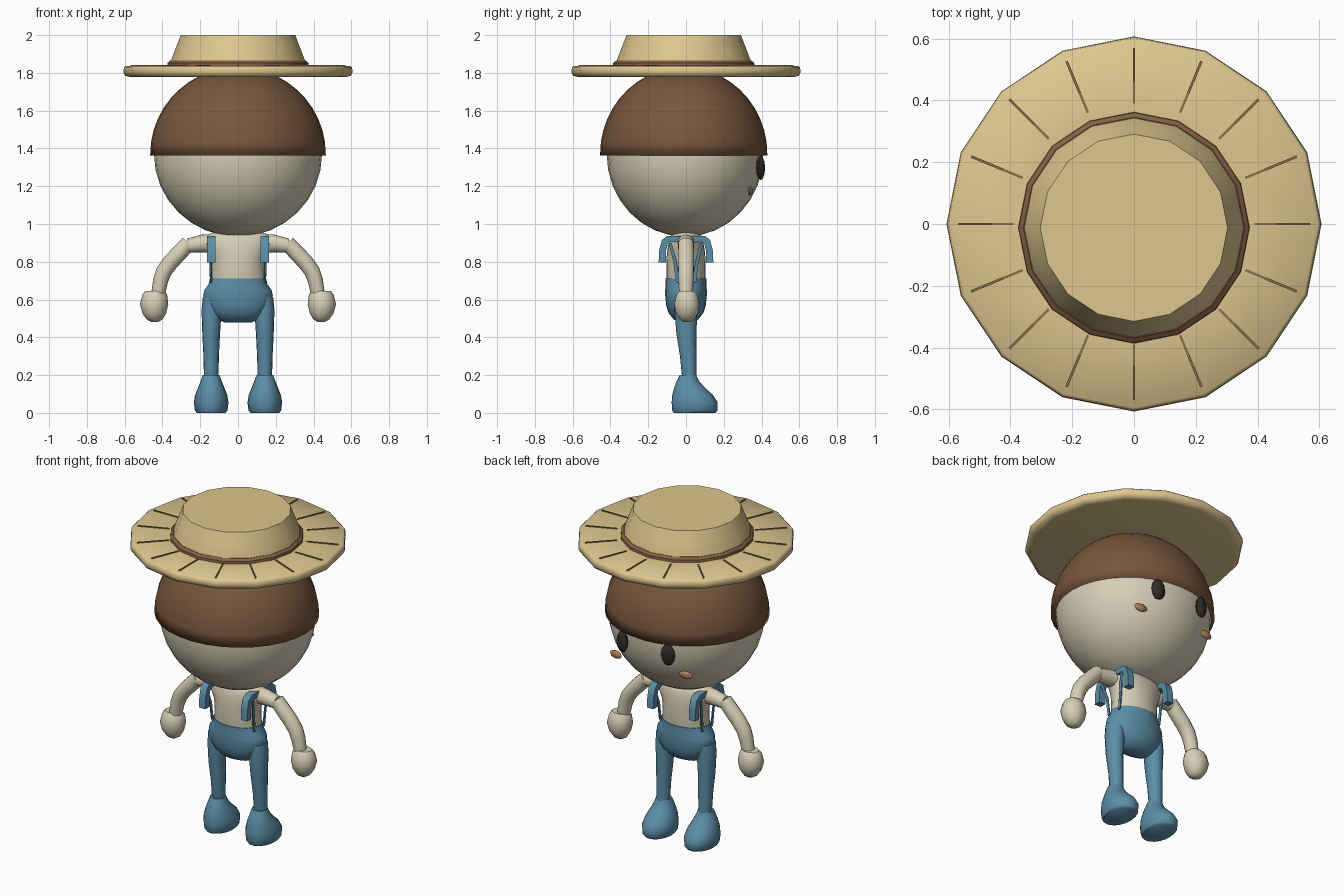
import bpy, bmesh, math
from mathutils import Vector

if "Cube" in bpy.data.objects:
    bpy.data.objects.remove(bpy.data.objects["Cube"])


def material(name, rgb):
    m = bpy.data.materials.new(name)
    lin = [((c / 255 + 0.055) / 1.055) ** 2.4 for c in rgb]
    m.diffuse_color = (*lin, 1)
    m.use_nodes = True
    m.node_tree.nodes["Principled BSDF"].inputs["Base Color"].default_value = m.diffuse_color
    return m


SKIN = material("cream skin", (214, 206, 182))
BLUE = material("denim blue", (92, 142, 168))
HAIR = material("brown hair", (120, 86, 60))
STRAW = material("straw", (222, 199, 143))
BAND = material("hat band brown", (132, 96, 68))
RIB = material("dark straw", (134, 112, 72))
BLACK = material("eye black", (46, 43, 38))
CHEEK = material("cheek tan", (172, 126, 88))


def finish(bm, name, mat, angle=40):
    bmesh.ops.recalc_face_normals(bm, faces=bm.faces[:])
    me = bpy.data.meshes.new(name)
    bm.to_mesh(me)
    bm.free()
    me.materials.append(mat)
    ob = bpy.data.objects.new(name, me)
    bpy.context.collection.objects.link(ob)
    bpy.ops.object.select_all(action='DESELECT')
    ob.select_set(True)
    bpy.context.view_layer.objects.active = ob
    bpy.ops.object.shade_smooth_by_angle(angle=math.radians(angle))
    return ob


def loft(name, mat, rings, segs=24, follow=False, angle=40):
    """Skin elliptical rings (x, y, z, rx, ry); follow tilts them along the path."""
    bm = bmesh.new()
    pts = [Vector(r[:3]) for r in rings]
    loops = []
    for i, r in enumerate(rings):
        u, v = Vector((1, 0, 0)), Vector((0, 1, 0))
        if follow:
            t = pts[min(i + 1, len(pts) - 1)] - pts[max(i - 1, 0)]
            u = v.cross(t.normalized()).normalized()
        loops.append([bm.verts.new(pts[i] + u * r[3] * math.cos(a) + v * r[4] * math.sin(a))
                      for a in (2 * math.pi * k / segs for k in range(segs))])
    for a, b in zip(loops, loops[1:]):
        for k in range(segs):
            n = (k + 1) % segs
            bm.faces.new((a[k], a[n], b[n], b[k]))
    bm.faces.new(loops[0])
    bm.faces.new(loops[-1])
    return finish(bm, name, mat, angle)


def ball(name, mat, loc, size, segs=32, rings=16, turn=0):
    bm = bmesh.new()
    bmesh.ops.create_uvsphere(bm, u_segments=segs, v_segments=rings, radius=1)
    bmesh.ops.scale(bm, vec=size, verts=bm.verts)
    ob = finish(bm, name, mat, 60)
    ob.location = loc
    ob.rotation_euler.z = turn
    return ob


def extrude_x(name, mat, profile, x0, x1):
    """Extrude a closed (y, z) outline from x0 to x1."""
    bm = bmesh.new()
    f = bm.faces.new([bm.verts.new((x0, y, z)) for y, z in profile])
    g = bmesh.ops.extrude_face_region(bm, geom=[f])["geom"]
    bmesh.ops.translate(bm, vec=(x1 - x0, 0, 0),
                        verts=[e for e in g if isinstance(e, bmesh.types.BMVert)])
    return finish(bm, name, mat)


# Head and hair cap
ball("head", SKIN, (0, -0.005, 1.37), (0.445, 0.415, 0.437))
cap = [(0, -0.012, 1.363, 0.465, 0.443)]
for i in range(1, 12):
    a = math.radians(i * 8)
    cap.append((0, -0.012, 1.37 + 0.46 * math.sin(a), 0.465 * math.cos(a), 0.443 * math.cos(a)))
loft("hair_cap", HAIR, cap, 32, angle=100)

# Straw hat
loft("hat_brim", STRAW, [(0, 0, z, r, r) for z, r in
     ((1.778, 0.57), (1.785, 0.598), (1.805, 0.607), (1.828, 0.604), (1.836, 0.595), (1.838, 0.36))], 16, angle=60)
loft("hat_crown", STRAW, [(0, -0.012, z, r, r) for z, r in
     ((1.80, 0.37), (1.86, 0.357), (1.93, 0.33), (2.0, 0.303))], 16)
loft("hat_band", BAND, [(0, -0.012, z, r, r) for z, r in
     ((1.82, 0.376), (1.853, 0.373), (1.865, 0.358))], 16, angle=30)
for k in range(16):
    rib = extrude_x("brim_rib", RIB, [(-0.004, 1.83), (0.004, 1.83), (0.004, 1.842), (-0.004, 1.842)], 0.39, 0.57)
    rib.rotation_euler.z = k * math.pi / 8

# Torso and trousers
loft("torso", SKIN, [(0, 0, z, rx, ry) for z, rx, ry in
     ((0.62, 0.14, 0.09), (0.70, 0.145, 0.103), (0.78, 0.14, 0.104), (0.83, 0.148, 0.102),
      (0.87, 0.168, 0.098), (0.91, 0.18, 0.09), (0.94, 0.17, 0.078), (0.955, 0.13, 0.06))], angle=60)
loft("trousers", BLUE, [(0, 0, z, rx, ry) for z, rx, ry in
     ((0.478, 0.07, 0.03), (0.495, 0.11, 0.065), (0.53, 0.15, 0.093), (0.57, 0.172, 0.105),
      (0.62, 0.184, 0.11), (0.65, 0.178, 0.11), (0.68, 0.156, 0.109), (0.712, 0.149, 0.108))], angle=60)

# Shoulder strap outline in side profile
outer = [(-0.145, 0.795), (-0.142, 0.86), (-0.128, 0.915), (-0.10, 0.937)]
inner = [(-0.105, 0.795), (-0.105, 0.86), (-0.097, 0.893), (-0.085, 0.905)]
strap = (outer + [(-y, z) for y, z in outer[::-1]]
         + [(-y, z) for y, z in inner] + inner[::-1])

for s, side in ((1, "right"), (-1, "left")):
    # Face
    ball(side + "_eye", BLACK, (s * 0.155, 0.395, 1.297), (0.042, 0.024, 0.065), 8, 6, -s * 0.25)
    ball(side + "_cheek", CHEEK, (s * 0.237, 0.34, 1.175), (0.043, 0.014, 0.024), 8, 6, -s * 0.1)

    # Straps and thin side cords
    extrude_x(side + "_strap", BLUE, strap, s * 0.12, s * 0.163)
    for f in (1, -1):
        loft(side + "_side_cord", BLUE,
             [(s * 0.162, f * 0.085, 0.90, 0.006, 0.01), (s * 0.145, f * 0.058, 0.80, 0.006, 0.01),
              (s * 0.143, f * 0.045, 0.69, 0.006, 0.01)], 6)

    # Arms
    loft(side + "_shoulder", SKIN, [(s * 0.08, 0, 0.90, 0.05, 0.045), (s * 0.19, 0, 0.897, 0.047, 0.045),
         (s * 0.265, 0, 0.885, 0.038, 0.04)], 16, True)
    loft(side + "_arm", SKIN, [(s * x, 0, z, r, r) for x, z, r in
         ((0.262, 0.90, 0.04), (0.30, 0.858, 0.043), (0.355, 0.80, 0.043), (0.392, 0.75, 0.042),
          (0.41, 0.70, 0.04), (0.425, 0.62, 0.036))], 16, True)
    loft(side + "_hand", SKIN, [(s * x, 0.005, z, rx, ry) for x, z, rx, ry in
         ((0.44, 0.645, 0.052, 0.042), (0.441, 0.625, 0.066, 0.058), (0.444, 0.575, 0.075, 0.07),
          (0.443, 0.525, 0.062, 0.06), (0.441, 0.495, 0.042, 0.04), (0.441, 0.482, 0.02, 0.02))], 10, angle=50)

    # Legs and boots
    loft(side + "_leg", BLUE, [(s * x, y, z, rx, ry) for x, y, z, rx, ry in
         ((0.135, 0, 0.61, 0.052, 0.06), (0.14, 0, 0.54, 0.053, 0.06), (0.142, 0.002, 0.42, 0.047, 0.053),
          (0.142, 0.012, 0.30, 0.041, 0.044), (0.142, 0.018, 0.18, 0.038, 0.038))], 16)
    loft(side + "_boot", BLUE, [(s * 0.142, y, z, rx, ry) for y, z, rx, ry in
         ((0.045, 0, 0.076, 0.11), (0.047, 0.012, 0.086, 0.12), (0.046, 0.055, 0.092, 0.122),
          (0.035, 0.095, 0.085, 0.108), (0.018, 0.135, 0.069, 0.08), (0.01, 0.17, 0.055, 0.058),
          (0.01, 0.20, 0.045, 0.043))], 20, angle=50)
